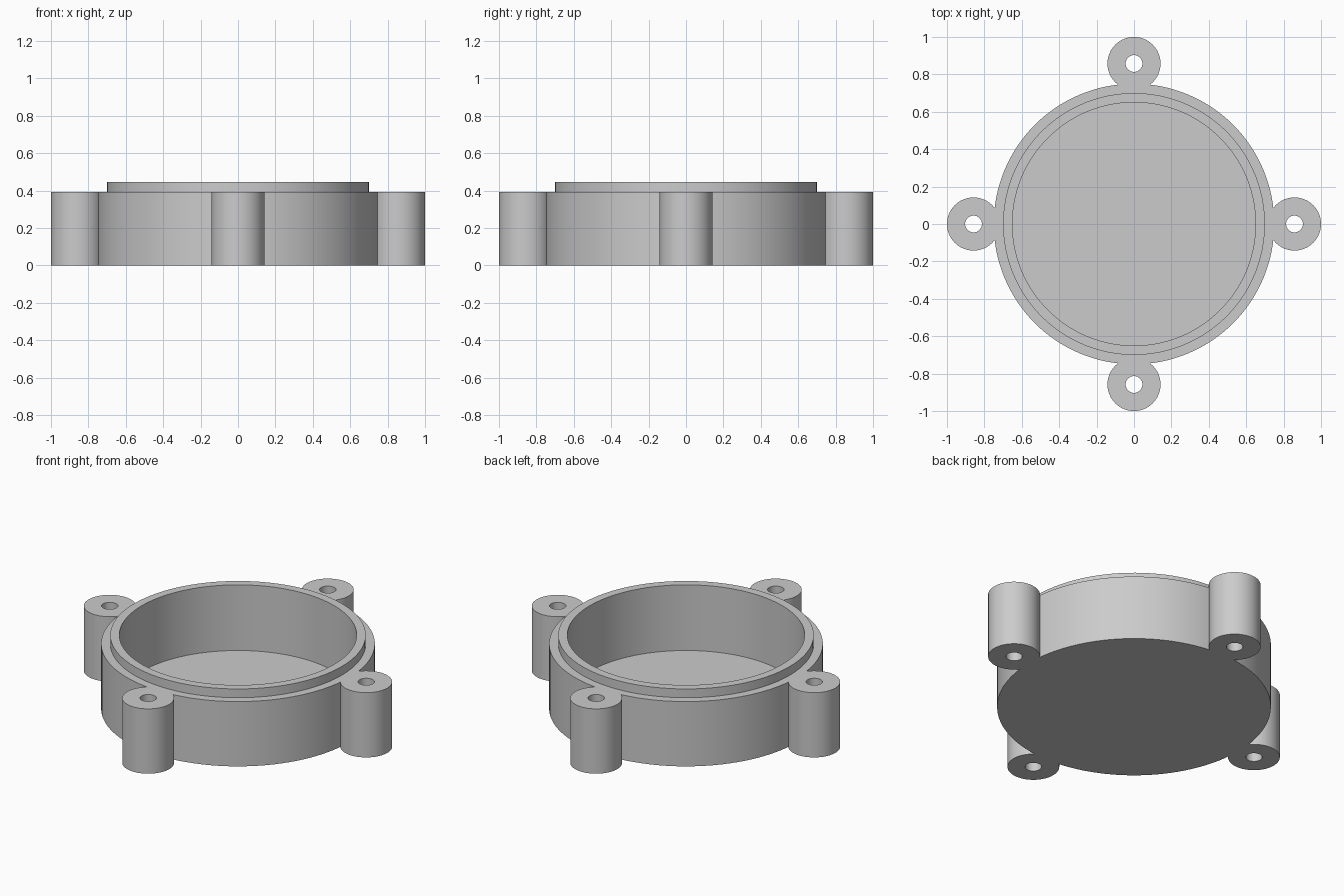
import bpy, bmesh, math
from mathutils import Matrix, Vector

if "Cube" in bpy.data.objects:
    bpy.data.objects.remove(bpy.data.objects["Cube"], do_unlink=True)

BODY_TOP, LIP_TOP, FLOOR = 0.392, 0.445, 0.048
BODY_R, LIP_R, INNER_R = 0.75, 0.70, 0.65
BOSS_R, HOLE_R = 0.142, 0.045
BOSS_AT = 1 - BOSS_R

grey = bpy.data.materials.new("plain_grey")
grey.use_nodes = True
colour = (0.6, 0.6, 0.6, 1)
grey.diffuse_color = colour
grey.node_tree.nodes["Principled BSDF"].inputs["Base Color"].default_value = colour


def make_object(name, bm):
    bmesh.ops.recalc_face_normals(bm, faces=bm.faces)
    mesh = bpy.data.meshes.new(name)
    bm.to_mesh(mesh)
    bm.free()
    mesh.materials.append(grey)
    obj = bpy.data.objects.new(name, mesh)
    bpy.context.collection.objects.link(obj)
    return obj


def lathe(name, profile, steps):
    """Turn an (r, z) profile around the z axis."""
    bm = bmesh.new()
    rings = []
    for r, z in profile:
        rings.append([bm.verts.new((r * math.cos(a), r * math.sin(a), z))
                      for a in (math.tau * i / steps for i in range(steps))])
    for low, high in zip(rings, rings[1:]):
        for i in range(steps):
            j = (i + 1) % steps
            bm.faces.new((low[i], low[j], high[j], high[i]))
    bm.faces.new(rings[0])
    bm.faces.new(rings[-1])
    return make_object(name, bm)


def four_cylinders(name, radius, bottom, top, steps):
    """One upright cylinder on each side of the cup."""
    bm = bmesh.new()
    for k in range(4):
        angle = math.pi / 2 * k
        centre = Vector((BOSS_AT * math.cos(angle), BOSS_AT * math.sin(angle),
                         (bottom + top) / 2))
        bmesh.ops.create_cone(bm, cap_ends=True, segments=steps, radius1=radius,
                              radius2=radius, depth=top - bottom,
                              matrix=Matrix.Translation(centre))
    return make_object(name, bm)


# Round cup with a stepped lip and a thin floor
cup = lathe("housing", [(BODY_R, 0), (BODY_R, BODY_TOP), (LIP_R, BODY_TOP),
                        (LIP_R, LIP_TOP), (INNER_R, LIP_TOP), (INNER_R, FLOOR)], 128)

# Screw bosses fused to the wall, then drilled through
bosses = four_cylinders("screw_bosses", BOSS_R, 0, BODY_TOP, 64)
holes = four_cylinders("screw_holes", HOLE_R, -0.1, BODY_TOP + 0.1, 32)
for tool, operation in ((bosses, 'UNION'), (holes, 'DIFFERENCE')):
    mod = cup.modifiers.new(tool.name, 'BOOLEAN')
    mod.object = tool
    mod.operation = operation
    mod.solver = 'EXACT'

bpy.context.view_layer.update()
fused = bpy.data.meshes.new_from_object(
    cup.evaluated_get(bpy.context.evaluated_depsgraph_get()))
cup.modifiers.clear()
cup.data = fused
for tool in (bosses, holes):
    bpy.data.objects.remove(tool, do_unlink=True)

# Smooth round walls, sharp rims
bpy.ops.object.select_all(action='DESELECT')
cup.select_set(True)
bpy.context.view_layer.objects.active = cup
bpy.ops.object.shade_smooth_by_angle(angle=math.radians(30))
